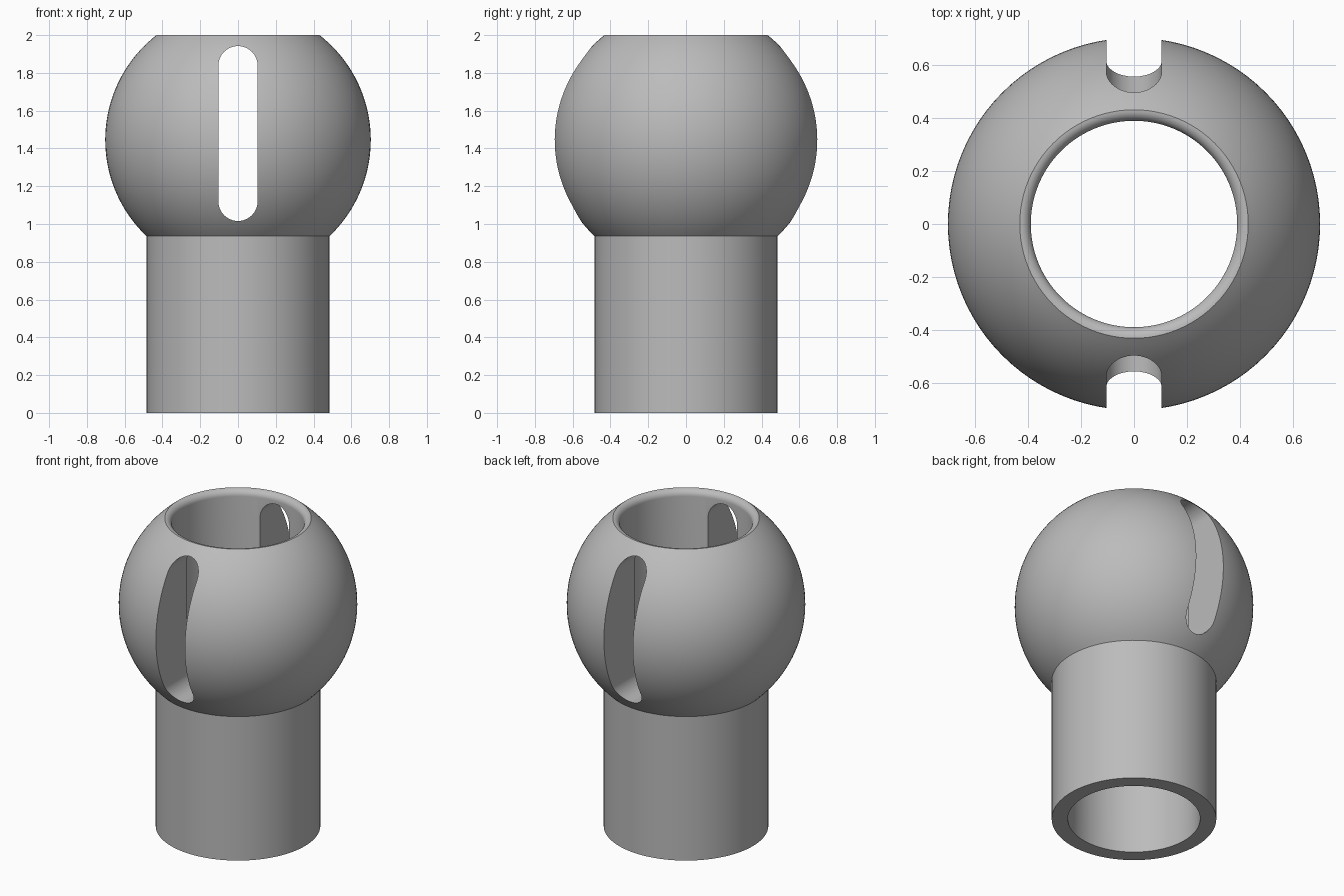
import bpy, bmesh
from math import sin, cos, pi, radians, asin, acos

if "Cube" in bpy.data.objects:
    bpy.data.objects.remove(bpy.data.objects["Cube"])

BALL_R, BALL_Z = 0.703, 1.445
TUBE_R, BORE_R = 0.485, 0.39
TOP, LIP = 2.0, 0.04
SLOT_R, SLOT_LOW, SLOT_HIGH = 0.104, 1.12, 1.838
SEGMENTS = 96

grey = bpy.data.materials.new("plain grey")
grey.use_nodes = True
colour = (0.5, 0.5, 0.5, 1)
grey.diffuse_color = colour
grey.node_tree.nodes["Principled BSDF"].inputs["Base Color"].default_value = colour


def make_object(name, bm):
    bmesh.ops.recalc_face_normals(bm, faces=bm.faces)
    mesh = bpy.data.meshes.new(name)
    bm.to_mesh(mesh)
    bm.free()
    obj = bpy.data.objects.new(name, mesh)
    bpy.context.collection.objects.link(obj)
    return obj


# Closed wall profile: tube outside, ball arc, rounded lip, straight bore
profile = [(BORE_R, 0), (TUBE_R, 0)]
low = -acos(TUBE_R / BALL_R)
high = asin((TOP - BALL_Z) / BALL_R)
for i in range(41):
    a = low + (high - low) * i / 40
    profile.append((BALL_R * cos(a), BALL_Z + BALL_R * sin(a)))
for i in range(1, 9):
    a = pi / 2 * (1 + i / 8)
    profile.append((BORE_R + LIP + LIP * cos(a), TOP - LIP + LIP * sin(a)))

# Ball-ended socket, turned around the upright axis
bm = bmesh.new()
verts = [bm.verts.new((r, 0, z)) for r, z in profile]
edges = [bm.edges.new((v, verts[(i + 1) % len(verts)])) for i, v in enumerate(verts)]
bmesh.ops.spin(bm, geom=verts + edges, cent=(0, 0, 0), axis=(0, 0, 1),
               angle=2 * pi, steps=SEGMENTS, use_merge=True)
bmesh.ops.remove_doubles(bm, verts=bm.verts, dist=0.0001)
socket = make_object("slotted_ball_socket", bm)
socket.data.materials.append(grey)

# Round-ended slot through front and back
bm = bmesh.new()
outline = []
for centre, start in ((SLOT_HIGH, 0), (SLOT_LOW, pi)):
    for i in range(25):
        a = start + pi * i / 24
        outline.append(bm.verts.new((SLOT_R * cos(a), -1, centre + SLOT_R * sin(a))))
face = bm.faces.new(outline)
extruded = bmesh.ops.extrude_face_region(bm, geom=[face])["geom"]
bmesh.ops.translate(bm, vec=(0, 2, 0),
                    verts=[g for g in extruded if isinstance(g, bmesh.types.BMVert)])
cutter = make_object("slot_cutter", bm)
cutter.data.materials.append(grey)
cutter.hide_render = True

cut = socket.modifiers.new("slot", "BOOLEAN")
cut.operation = "DIFFERENCE"
cut.solver = "EXACT"
cut.object = cutter

bpy.ops.object.select_all(action="DESELECT")
socket.select_set(True)
bpy.context.view_layer.objects.active = socket
bpy.ops.object.modifier_apply(modifier=cut.name)
bpy.data.objects.remove(cutter)
bpy.ops.object.shade_smooth_by_angle(angle=radians(30))
